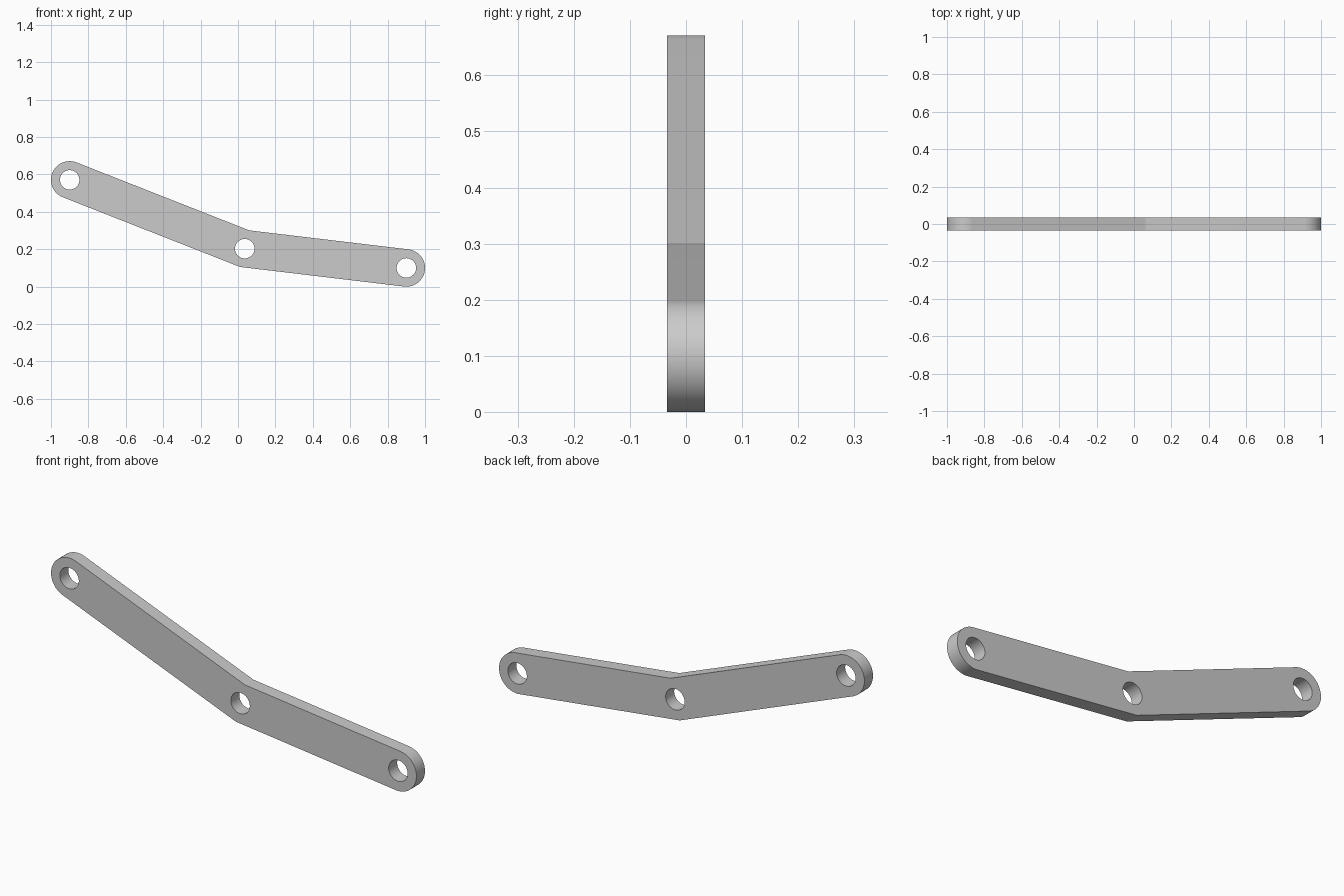
import bpy, bmesh
from math import pi, sin, cos, atan2

if "Cube" in bpy.data.objects:
    bpy.data.objects.remove(bpy.data.objects["Cube"])

R, HOLE_R, HALF_T = 0.1, 0.052, 0.0335
left, mid, right = (-0.9, 0.571), (0.036, 0.203), (0.9, 0.1)


def arc(c, r, a0, a1, n):
    return [(c[0] + r * cos(a0 + (a1 - a0) * i / n),
             c[1] + r * sin(a0 + (a1 - a0) * i / n)) for i in range(n + 1)]


# Outline: round ends joined by two straight arms with a mitred bend
a1 = atan2(mid[1] - left[1], mid[0] - left[0])
a2 = atan2(right[1] - mid[1], right[0] - mid[0])
bend = (a1 + a2) / 2 + pi / 2
miter = R / cos((a2 - a1) / 2)
upper = (mid[0] + miter * cos(bend), mid[1] + miter * sin(bend))
lower = (mid[0] - miter * cos(bend), mid[1] - miter * sin(bend))
outline = (arc(left, R, a1 + pi / 2, a1 + 3 * pi / 2, 48) + [lower]
           + arc(right, R, a2 - pi / 2, a2 + pi / 2, 48) + [upper])

# Filled flat curve with three pin holes, extruded to a plate
curve = bpy.data.curves.new("bent_link", 'CURVE')
curve.dimensions = '2D'
curve.fill_mode = 'BOTH'
curve.extrude = HALF_T
holes = [arc(c, HOLE_R, 0, 2 * pi, 64)[:-1] for c in (left, mid, right)]
for pts in [outline] + holes:
    s = curve.splines.new('POLY')
    s.points.add(len(pts) - 1)
    for p, (x, y) in zip(s.points, pts):
        p.co = (x, y, 0, 1)
    s.use_cyclic_u = True

link = bpy.data.objects.new("bent_link", curve)
bpy.context.collection.objects.link(link)
link.rotation_euler.x = pi / 2
bpy.context.view_layer.objects.active = link
link.select_set(True)
bpy.ops.object.convert(target='MESH')
link = bpy.context.object
bpy.ops.object.transform_apply(location=False, rotation=True, scale=False)

# Weld the caps to the rim and clean up
bm = bmesh.new()
bm.from_mesh(link.data)
bmesh.ops.remove_doubles(bm, verts=bm.verts, dist=1e-5)
bmesh.ops.recalc_face_normals(bm, faces=bm.faces)
bm.to_mesh(link.data)
bm.free()
bpy.ops.object.shade_smooth_by_angle(angle=pi / 20)
